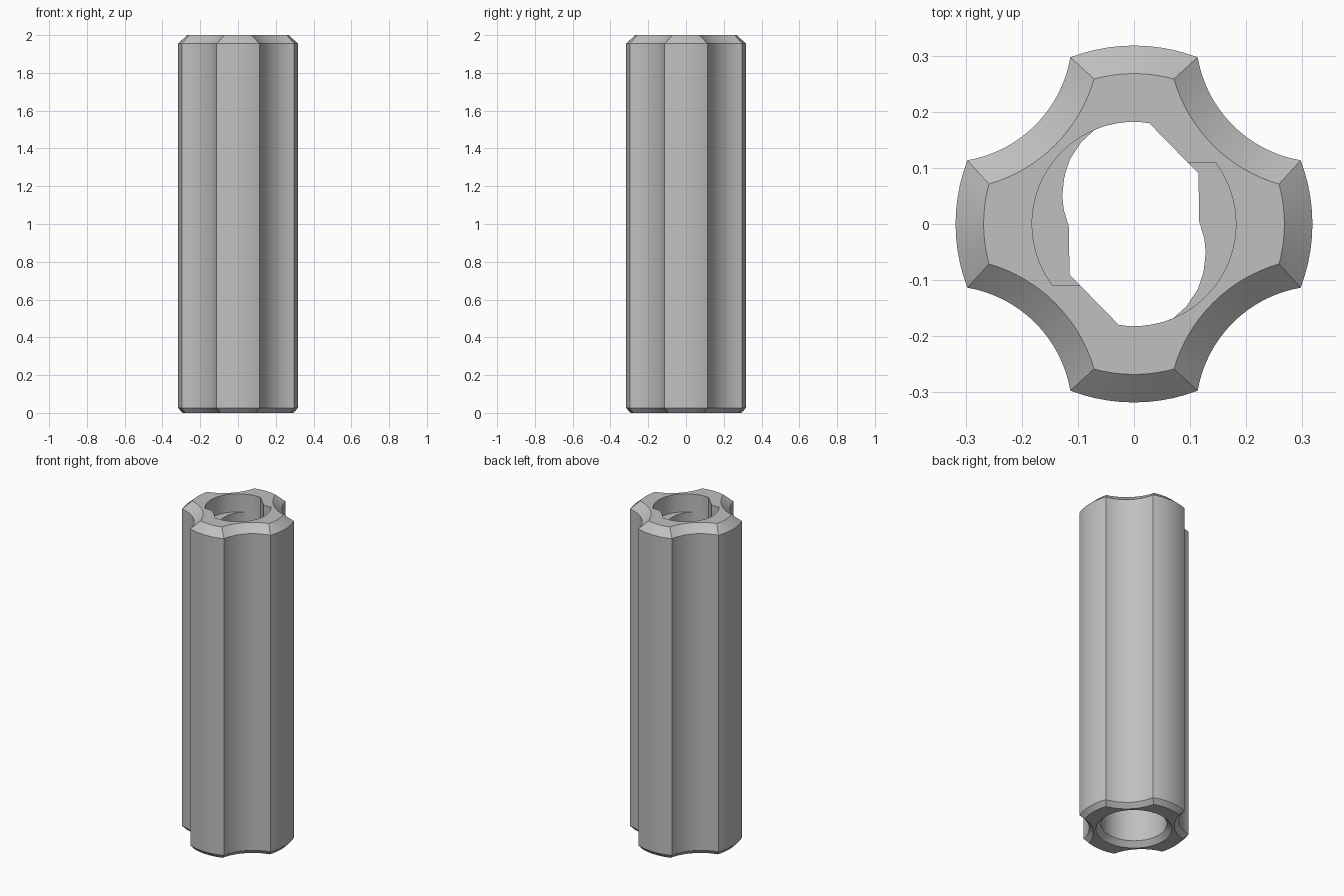
import bpy, bmesh, math
from math import sin, cos, radians, pi, sqrt
from mathutils import Vector

cube = bpy.data.objects.get("Cube")
if cube:
    bpy.data.objects.remove(cube, do_unlink=True)

steel = bpy.data.materials.new("plain_grey")
steel.use_nodes = True
GREY = (0.53, 0.53, 0.53, 1)
steel.diffuse_color = GREY
steel.node_tree.nodes["Principled BSDF"].inputs["Base Color"].default_value = GREY


def arc(r, start, end, n, centre=(0, 0)):
    """Points on an arc, angles in radians."""
    return [(centre[0] + r * cos(start + (end - start) * i / n),
             centre[1] + r * sin(start + (end - start) * i / n)) for i in range(n + 1)]


def half_turn(points):
    """Complete an outline that has two-fold symmetry."""
    return points + [(-x, -y) for x, y in points]


def loft(name, sections):
    """Closed solid through matching (outline, z) sections."""
    bm = bmesh.new()
    rings = [[bm.verts.new((x, y, z)) for x, y in pts] for pts, z in sections]
    n = len(rings[0])
    for a, b in zip(rings, rings[1:]):
        for i in range(n):
            j = (i + 1) % n
            bm.faces.new((a[i], a[j], b[j], b[i]))
    bm.faces.new(rings[0][::-1])
    bm.faces.new(rings[-1])
    bmesh.ops.recalc_face_normals(bm, faces=bm.faces)
    mesh = bpy.data.meshes.new(name)
    bm.to_mesh(mesh)
    bm.free()
    obj = bpy.data.objects.new(name, mesh)
    obj.data.materials.append(steel)
    bpy.context.collection.objects.link(obj)
    return obj


def fluted_outline(inset):
    """Four convex lobes joined by four concave flutes."""
    r, flute, d = 0.318 - inset, 0.225 + inset, 0.474
    half = math.acos((r * r + d * d - flute * flute) / (2 * r * d))
    lobe = pi / 4 - half
    swing = math.asin(r * sin(half) / flute)
    pts = []
    for k in range(4):
        turn = k * pi / 2
        mid = turn + pi / 4
        pts += arc(r, turn - lobe, turn + lobe, 10)[:-1]
        centre = (d * cos(mid), d * sin(mid))
        pts += arc(flute, mid + pi + swing, mid + pi - swing, 16, centre)[:-1]
    return pts


# Fluted column with chamfered ends
column = loft("fluted_column", [
    (fluted_outline(0.025), 0), (fluted_outline(0), 0.027),
    (fluted_outline(0), 1.955), (fluted_outline(0.05), 2)])

BORE = 0.182
LEDGE_TOP, LEDGE_BOTTOM = 1.89, 1.77

# Main bore, flared at the bottom
main_bore = loft("main_bore_cutter", [
    (arc(r, 0, 2 * pi, 72)[:-1], z)
    for r, z in ((0.219, -0.01), (BORE, 0.03), (BORE, LEDGE_BOTTOM))])

# Opening between the two cam-shaped ledges
cam = [(-0.07, 0.168), (-0.094, 0.146), (-0.114, 0.116), (-0.124, 0.085),
       (-0.128, 0.05), (-0.125, 0.025), (-0.116, -0.005),
       (-0.115, -0.09), (-0.027, -0.18)]
opening = half_turn(cam + arc(BORE, radians(264), radians(290), 8))
ledge_opening = loft("ledge_opening_cutter", [(opening, LEDGE_BOTTOM - 0.1), (opening, 2.1)])

# Upper recess, leaving two locking tabs flush with the top
recess = half_turn(arc(BORE - 0.0004, radians(84), radians(217), 40)
                   + [(-0.145, -0.11), (-0.093, -0.11), (-0.026, -0.178)])
top_recess = loft("top_recess_cutter", [(recess, LEDGE_TOP), (recess, 2.1)])

for cutter in (main_bore, ledge_opening, top_recess):
    cutter.hide_render = True
    mod = column.modifiers.new(cutter.name, 'BOOLEAN')
    mod.operation = 'DIFFERENCE'
    mod.solver = 'EXACT'
    mod.object = cutter
    bpy.ops.object.select_all(action='DESELECT')
    column.select_set(True)
    bpy.context.view_layer.objects.active = column
    bpy.ops.object.modifier_apply(modifier=mod.name)
    bpy.data.objects.remove(cutter, do_unlink=True)

bpy.ops.object.shade_smooth_by_angle(angle=radians(20))
